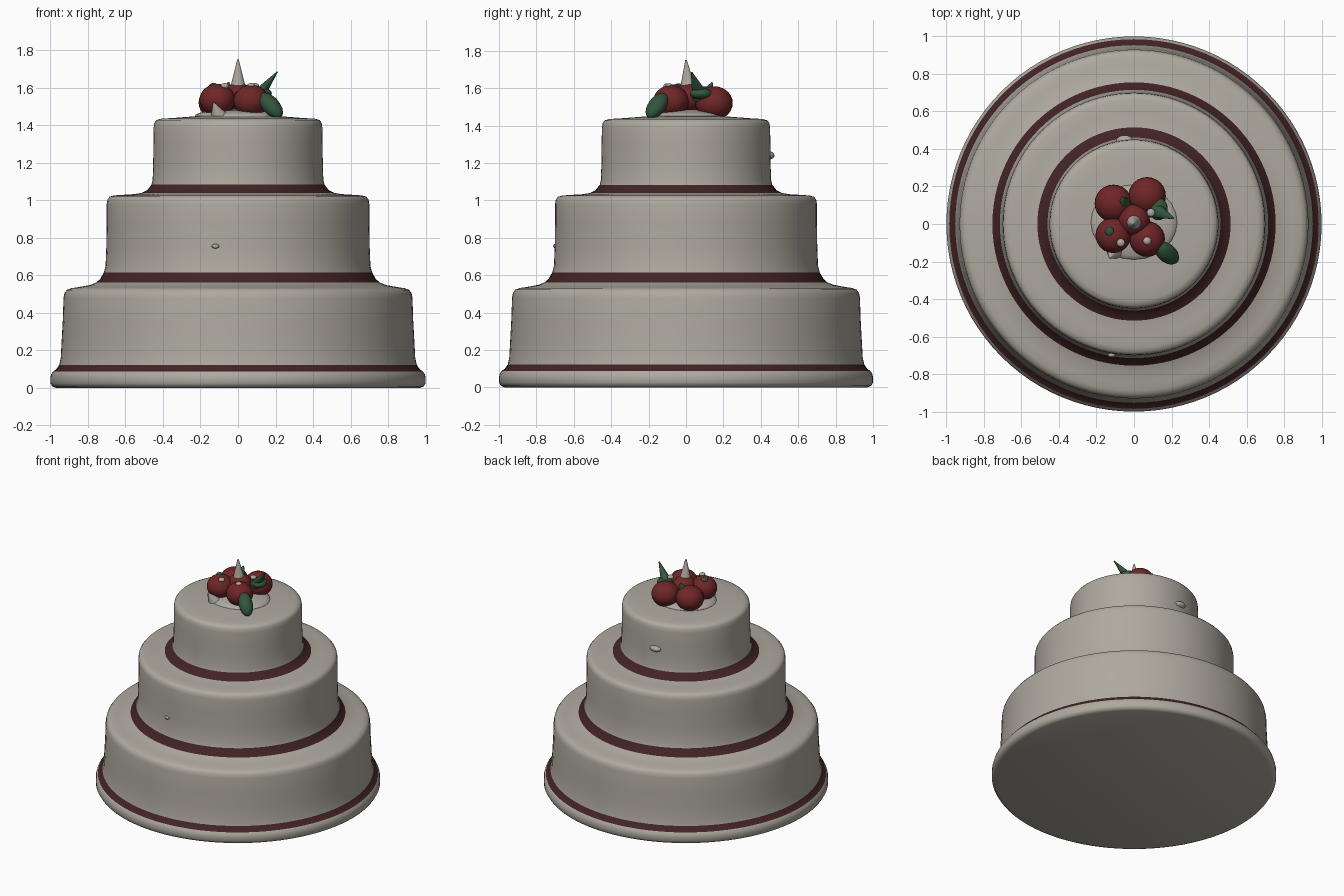
import bpy, bmesh, math
from mathutils import Vector

if "Cube" in bpy.data.objects:
    bpy.data.objects.remove(bpy.data.objects["Cube"])


def material(name, rgb):
    m = bpy.data.materials.new(name)
    m.diffuse_color = (*rgb, 1)
    m.use_nodes = True
    m.node_tree.nodes["Principled BSDF"].inputs["Base Color"].default_value = m.diffuse_color
    return m


CREAM = material("cream icing", (0.43, 0.40, 0.345))
MAROON = material("maroon ribbon", (0.055, 0.017, 0.018))
RED = material("red berry", (0.16, 0.019, 0.02))
GREEN = material("green leaf", (0.032, 0.09, 0.045))


def finish(bm, name, mat, angle=50):
    bmesh.ops.recalc_face_normals(bm, faces=bm.faces)
    me = bpy.data.meshes.new(name)
    bm.to_mesh(me)
    bm.free()
    ob = bpy.data.objects.new(name, me)
    bpy.context.collection.objects.link(ob)
    me.materials.append(mat)
    bpy.ops.object.select_all(action='DESELECT')
    ob.select_set(True)
    bpy.context.view_layer.objects.active = ob
    bpy.ops.object.shade_smooth_by_angle(angle=math.radians(angle))
    return ob


def revolve(name, profile, mat, n=96):
    """Turn an (r, z) profile around the z axis."""
    bm = bmesh.new()
    vs = [bm.verts.new((r, 0, z)) for r, z in profile]
    es = [bm.edges.new(p) for p in zip(vs, vs[1:])]
    bmesh.ops.spin(bm, geom=vs + es, cent=(0, 0, 0), axis=(0, 0, 1),
                   angle=2 * math.pi, steps=n, use_merge=True)
    bmesh.ops.remove_doubles(bm, verts=bm.verts, dist=1e-5)
    ob = finish(bm, name, mat)
    # outward normals: the open bands need an explicit check
    me = ob.data
    s = sum(p.normal.dot(Vector((p.center.x, p.center.y, 0.3))) * p.area
            for p in me.polygons)
    if name != "bottom_board" and s < 0:
        me.flip_normals()
    return ob


def blob(name, loc, size, mat, direction=(0, 0, 1)):
    """Ellipsoid whose local z runs along direction."""
    bm = bmesh.new()
    bmesh.ops.create_uvsphere(bm, u_segments=24, v_segments=14, radius=1)
    q = Vector(direction).to_track_quat('Z', 'Y')
    for v in bm.verts:
        v.co = q @ Vector(a * b for a, b in zip(v.co, size)) + Vector(loc)
    return finish(bm, name, mat)


def spike(name, base, tip, radius, mat, flat=1.0):
    """Cone from base to tip, optionally flattened."""
    bm = bmesh.new()
    base, tip = Vector(base), Vector(tip)
    d = tip - base
    bmesh.ops.create_cone(bm, cap_ends=True, segments=16, radius1=radius,
                          radius2=0.004, depth=d.length)
    q = d.to_track_quat('Z', 'Y')
    for v in bm.verts:
        v.co = q @ Vector((v.co.x, v.co.y * flat, v.co.z)) + (base + tip) / 2
    return finish(bm, name, mat)


# Board and three tiers, with the ribbons filling the gaps between the bands
revolve("bottom_board", [(0, 0), (0.97, 0), (0.99, 0.008), (1.0, 0.025),
                         (1.0, 0.055), (0.995, 0.075), (0.985, 0.088)], CREAM)
revolve("bottom_ribbon", [(0.985, 0.088), (0.968, 0.1), (0.953, 0.123)], MAROON)
revolve("bottom_tier", [(0.953, 0.123), (0.945, 0.16), (0.94, 0.25), (0.934, 0.36),
                        (0.93, 0.48), (0.925, 0.505), (0.913, 0.522), (0.89, 0.531),
                        (0.85, 0.537), (0.79, 0.548), (0.755, 0.562)], CREAM)
revolve("middle_ribbon", [(0.755, 0.562), (0.735, 0.58), (0.715, 0.615)], MAROON)
revolve("middle_tier", [(0.715, 0.615), (0.706, 0.65), (0.702, 0.75), (0.70, 0.88),
                        (0.70, 0.98), (0.696, 1.005), (0.684, 1.019), (0.66, 1.026),
                        (0.6, 1.03), (0.55, 1.033), (0.515, 1.039)], CREAM)
revolve("top_ribbon", [(0.515, 1.039), (0.485, 1.053), (0.461, 1.083)], MAROON)
revolve("top_tier", [(0.461, 1.083), (0.455, 1.11), (0.452, 1.2), (0.451, 1.3),
                     (0.45, 1.385), (0.446, 1.412), (0.436, 1.427), (0.41, 1.435),
                     (0.34, 1.439), (0.2, 1.45), (0, 1.455)], CREAM)

# Small icing lumps on the back and the front, and around the fruit
blob("back_icing_lump", (-0.05, 0.443, 1.24), (0.045, 0.03, 0.022), CREAM)
blob("front_icing_nick", (-0.12, -0.7, 0.755), (0.02, 0.01, 0.012), CREAM)
blob("fruit_base", (0.0, 0.01, 1.45), (0.23, 0.2, 0.035), CREAM)
spike("front_icing_peak", (-0.10, -0.14, 1.44), (-0.13, -0.18, 1.52), 0.05, CREAM)

# Berry cluster
berries = [(-0.11, 0.11, 1.52, 0.10), (0.07, 0.15, 1.52, 0.10),
           (-0.11, -0.06, 1.535, 0.095), (0.07, -0.08, 1.53, 0.095),
           (0.0, 0.02, 1.55, 0.085)]
for i, (x, y, z, r) in enumerate(berries):
    blob(f"berry_{i + 1}", (x, y, z), (r, r, r * 0.9), RED)

# Leaves and stalks
blob("front_leaf", (0.175, -0.155, 1.505), (0.05, 0.045, 0.09), GREEN, (0.6, -0.5, -0.7))
spike("right_leaf", (0.10, 0.08, 1.55), (0.21, 0.03, 1.685), 0.05, GREEN, 0.7)
spike("back_leaf", (-0.06, 0.11, 1.56), (-0.05, 0.14, 1.63), 0.04, GREEN)
blob("right_stalk", (0.13, 0.08, 1.57), (0.05, 0.06, 0.03), GREEN)
blob("left_leaf", (-0.13, -0.04, 1.61), (0.025, 0.025, 0.015), GREEN)

# Icing peaks between the berries
spike("centre_peak", (0, 0.01, 1.6), (0, 0, 1.75), 0.042, CREAM)
for i, (x, y, z) in enumerate([(0.09, 0.06, 1.61), (-0.07, -0.1, 1.61), (0.07, -0.09, 1.61)]):
    blob(f"icing_dot_{i + 1}", (x, y, z), (0.022, 0.022, 0.015), CREAM)
